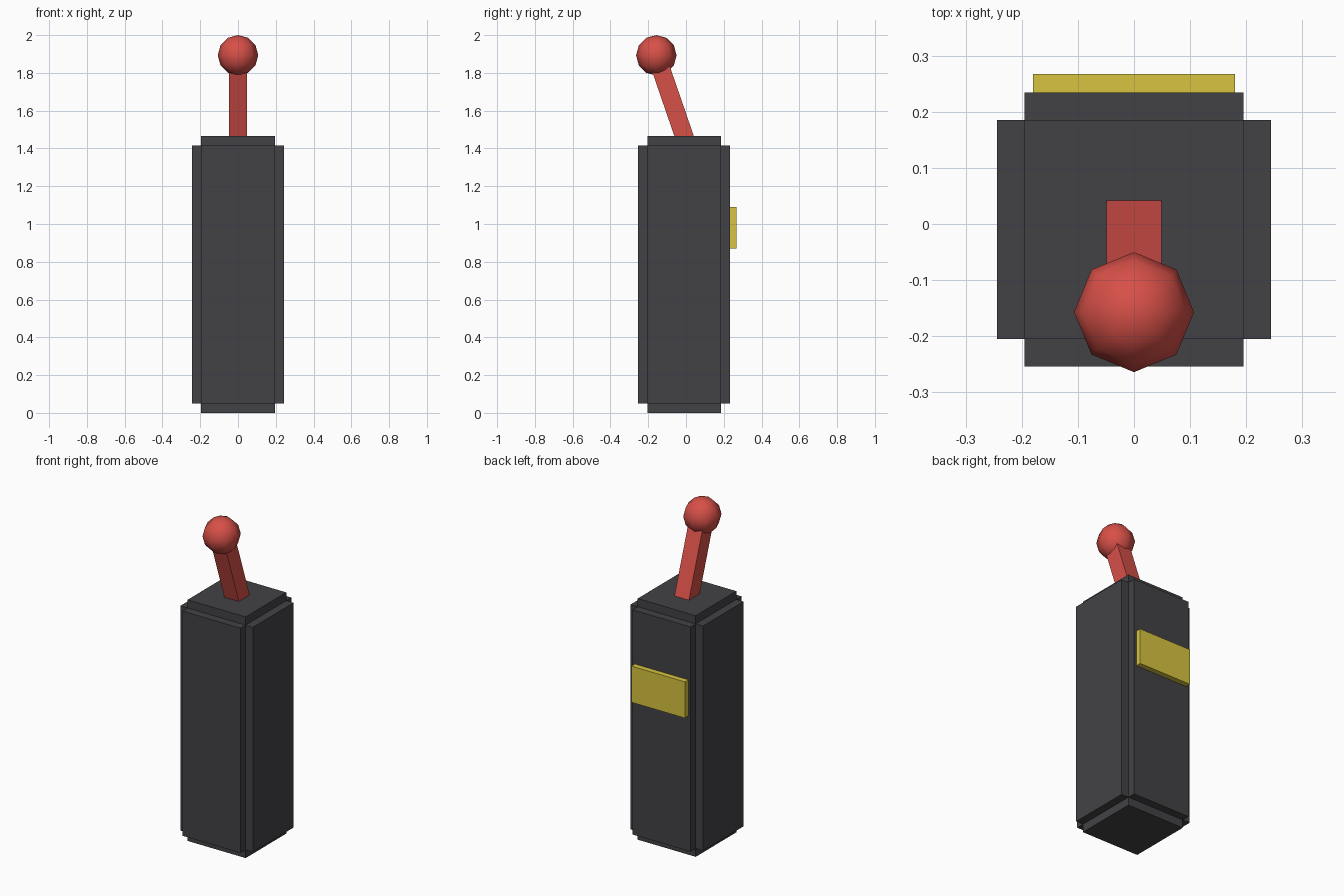
import bpy
from math import radians
from mathutils import Vector

if "Cube" in bpy.data.objects:
    bpy.data.objects.remove(bpy.data.objects["Cube"])


def material(name, color):
    m = bpy.data.materials.new(name)
    m.diffuse_color = (*color, 1)
    m.use_nodes = True
    m.node_tree.nodes["Principled BSDF"].inputs["Base Color"].default_value = m.diffuse_color
    return m


def box(name, center, size, mat, rot=(0, 0, 0)):
    bpy.ops.mesh.primitive_cube_add(size=1, location=center, rotation=rot)
    o = bpy.context.object
    o.name = name
    o.scale = size
    bpy.ops.object.transform_apply(location=False, rotation=False, scale=True)
    o.data.materials.append(mat)
    return o


dark = material("dark_grey", (0.055, 0.055, 0.062))
red = material("red", (0.68, 0.08, 0.065))
yellow = material("yellow", (0.68, 0.55, 0.05))

# Body: three crossed boxes, giving stepped edges on every side
mid = (0, -0.01, 0.7325)
body = box("body", mid, (0.39, 0.39, 1.465), dark)
plates = [box("side_plates", mid, (0.488, 0.39, 1.365), dark),
          box("front_back_plates", mid, (0.39, 0.488, 1.365), dark)]
for p in plates:
    p.hide_render = True
    mod = body.modifiers.new("join", 'BOOLEAN')
    mod.operation = 'UNION'
    mod.solver = 'EXACT'
    mod.object = p
    bpy.context.view_layer.objects.active = body
    bpy.ops.object.modifier_apply(modifier=mod.name)
    bpy.data.objects.remove(p)

# Label plate on the back
box("back_label", (0, 0.2495, 0.98), (0.36, 0.035, 0.22), yellow)

# Tilted lever from the body top to the knob
base = Vector((0, -0.01, 1.465))
knob_pos = Vector((0, -0.157, 1.893))
axis = (knob_pos - base).normalized()
start, end = base - axis * 0.03, knob_pos - axis * 0.03
box("lever", (start + end) / 2, (0.0975, 0.0975, (end - start).length), red,
    (radians(19), 0, 0))

# Knob: low-poly smooth ball
bpy.ops.mesh.primitive_uv_sphere_add(segments=8, ring_count=6, radius=0.107,
                                     location=knob_pos)
knob = bpy.context.object
knob.name = "knob"
knob.data.materials.append(red)
bpy.ops.object.shade_smooth()
